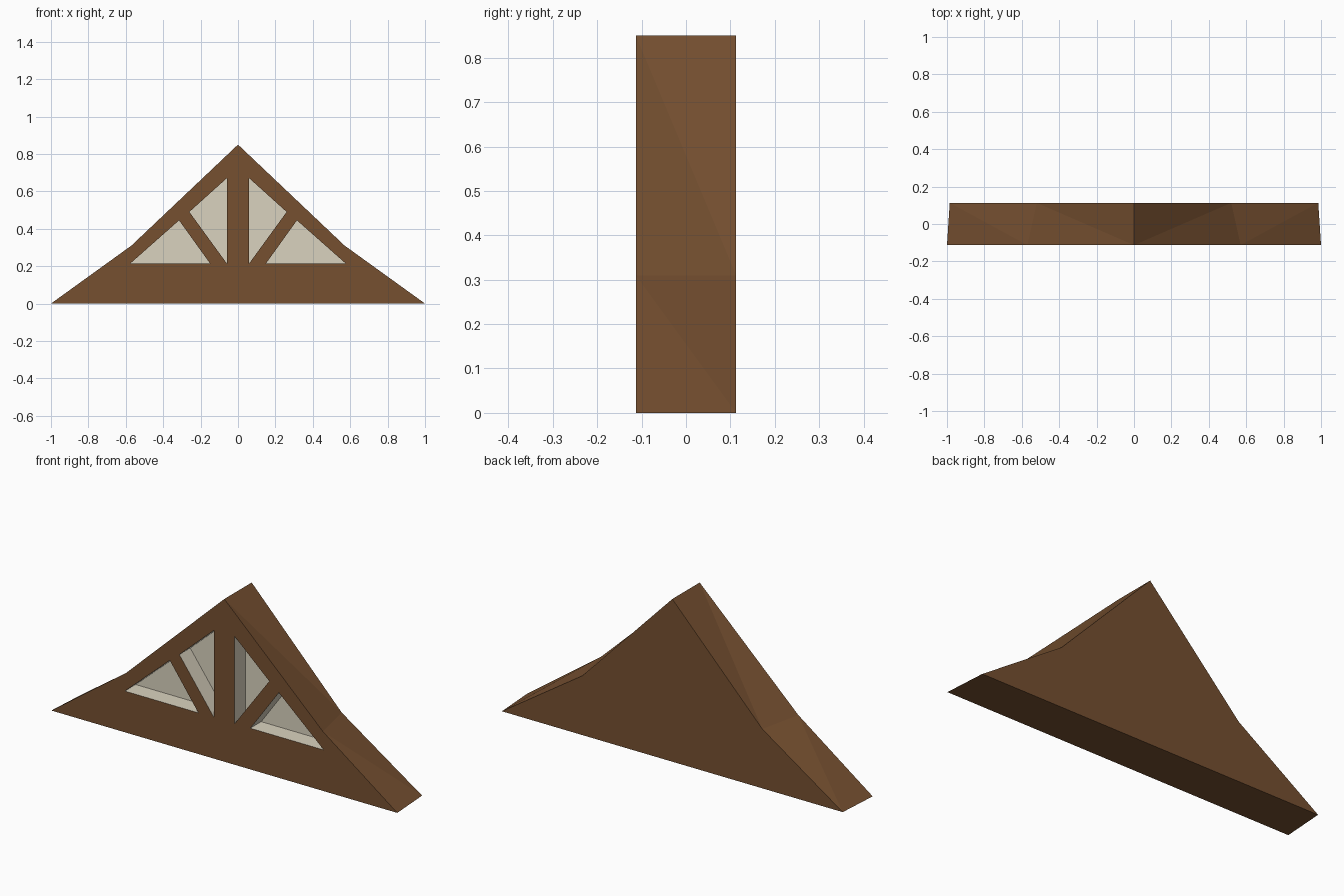
import bpy
import bmesh

cube = bpy.data.objects.get("Cube")
if cube:
    bpy.data.objects.remove(cube, do_unlink=True)


def make_material(name, color):
    mat = bpy.data.materials.new(name)
    mat.use_nodes = True
    mat.diffuse_color = color
    mat.node_tree.nodes["Principled BSDF"].inputs["Base Color"].default_value = color
    return mat


brown = make_material("brown_wood", (0.180, 0.080, 0.030, 1))
cream = make_material("cream_plaster", (0.70, 0.65, 0.52, 1))

FRONT, BACK, RECESS = -0.113, 0.113, 0.09
front_half = [(1.0, 0.0), (0.57, 0.31)]
back_half = [(0.985, 0.0), (0.52, 0.31)]
apex = (0.0, 0.85)
window_shapes = [
    [(0.15, 0.215), (0.575, 0.215), (0.315, 0.445)],
    [(0.06, 0.215), (0.26, 0.49), (0.06, 0.67)],
]


def mirrored(points):
    return [(-x, z) for x, z in reversed(points)]


def add_loop(bm, points, y):
    return [bm.verts.new((x, y, z)) for x, z in points]


def loop_edges(bm, verts):
    return [bm.edges.new((v, verts[(i + 1) % len(verts)])) for i, v in enumerate(verts)]


bm = bmesh.new()

# Outer outlines, right foot over the apex to left foot
front = add_loop(bm, front_half + [apex] + mirrored(front_half), FRONT)
back = add_loop(bm, back_half + [apex] + mirrored(back_half), BACK)

# Front board with four window openings
edges = loop_edges(bm, front)
windows = []
for shape in window_shapes:
    for points in (shape, mirrored(shape)):
        rim = add_loop(bm, points, FRONT)
        edges += loop_edges(bm, rim)
        windows.append((rim, points))
bmesh.ops.triangle_fill(bm, edges=edges, use_beauty=True, normal=(0, -1, 0))

# Recessed cream panels and their side walls
for rim, points in windows:
    inner = add_loop(bm, points, FRONT + RECESS)
    faces = [bm.faces.new(inner)]
    for i in range(len(rim)):
        j = (i + 1) % len(rim)
        faces.append(bm.faces.new((rim[i], rim[j], inner[j], inner[i])))
    for face in faces:
        face.material_index = 1

# Flat back, underside and the slightly twisted roof slopes
bm.faces.new(back)
bm.faces.new((front[0], front[-1], back[-1], back[0]))
for f, b in ((front, back), (front[::-1], back[::-1])):
    for i in range(2):
        bm.faces.new((f[i], f[i + 1], b[i]))
        bm.faces.new((f[i + 1], b[i + 1], b[i]))

bmesh.ops.recalc_face_normals(bm, faces=bm.faces[:])
bmesh.ops.triangulate(bm, faces=[f for f in bm.faces if len(f.verts) > 4])

mesh = bpy.data.meshes.new("gable_truss")
bm.to_mesh(mesh)
bm.free()
mesh.materials.append(brown)
mesh.materials.append(cream)
gable = bpy.data.objects.new("gable_truss", mesh)
bpy.context.collection.objects.link(gable)
